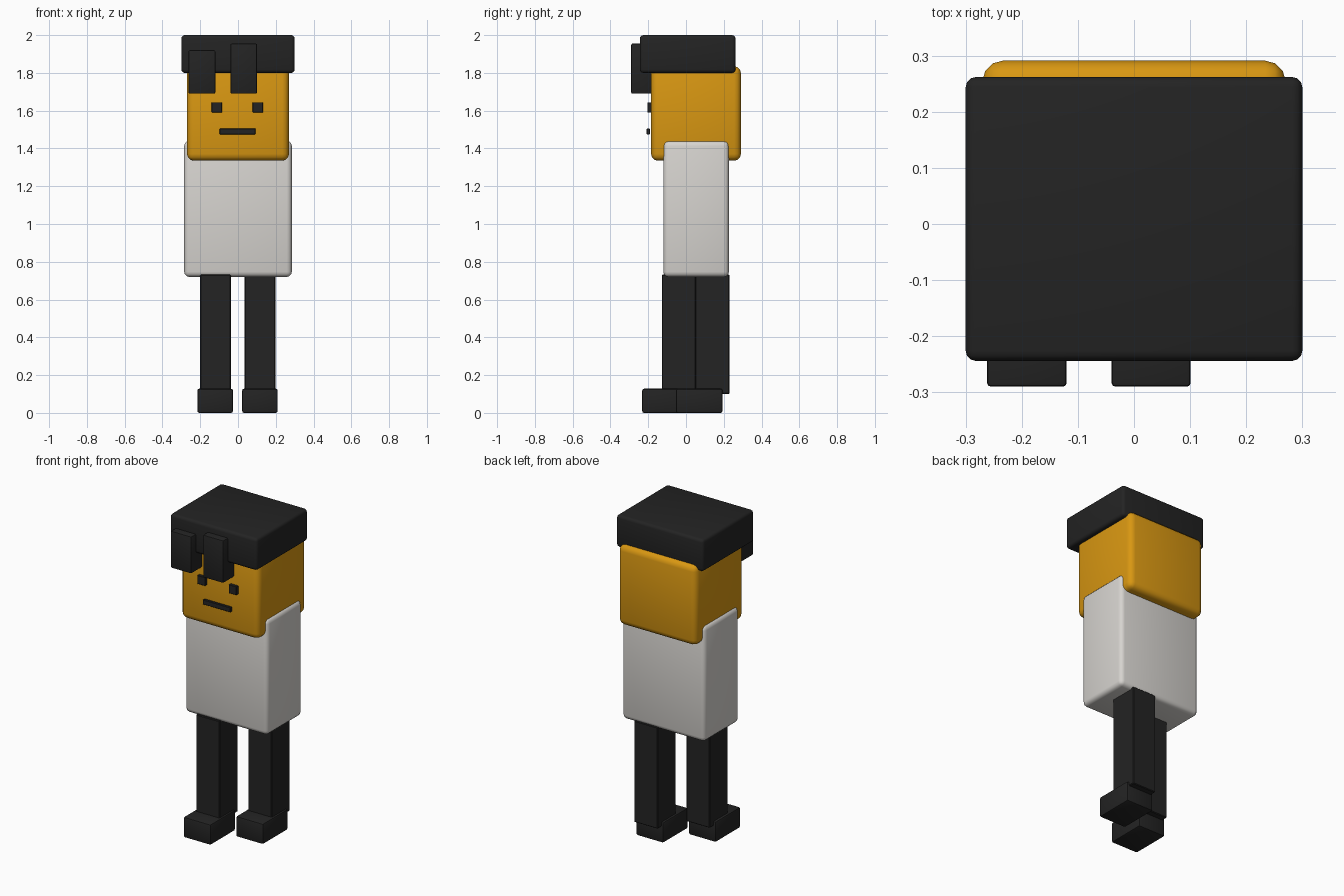
import bpy
import math

if "Cube" in bpy.data.objects:
    bpy.data.objects.remove(bpy.data.objects["Cube"])


def material(name, rgb):
    m = bpy.data.materials.new(name)
    m.diffuse_color = (*rgb, 1.0)
    m.use_nodes = True
    m.node_tree.nodes["Principled BSDF"].inputs["Base Color"].default_value = m.diffuse_color
    return m


BLACK = material("soft_black", (0.017, 0.017, 0.017))
AMBER = material("amber_skin", (0.69, 0.31, 0.006))
WHITE = material("warm_white", (0.68, 0.66, 0.63))


def box(name, x, y, z, mat, radius, segments=3):
    """Rounded box spanning the given (min, max) ranges."""
    spans = (x, y, z)
    bpy.ops.mesh.primitive_cube_add(size=1, location=[(a + b) / 2 for a, b in spans])
    ob = bpy.context.object
    ob.name = name
    ob.scale = [b - a for a, b in spans]
    bpy.ops.object.transform_apply(location=False, rotation=False, scale=True)
    ob.data.materials.append(mat)
    bevel = ob.modifiers.new("rounded_edges", 'BEVEL')
    bevel.width = radius
    bevel.segments = segments
    bpy.ops.object.modifier_apply(modifier=bevel.name)
    bpy.ops.object.shade_smooth_by_angle(angle=math.radians(35))
    return ob


# Torso, head and flat hair cap
box("torso", (-0.285, 0.285), (-0.12, 0.227), (0.72, 1.44), WHITE, 0.027)
box("head", (-0.27, 0.27), (-0.185, 0.291), (1.335, 1.835), AMBER, 0.036)
box("hair_cap", (-0.30, 0.30), (-0.244, 0.262), (1.80, 2.0), BLACK, 0.018)

# Hair tufts over the forehead
box("left_hair_tuft", (-0.262, -0.12), (-0.29, -0.17), (1.69, 1.92), BLACK, 0.007, 2)
box("right_hair_tuft", (-0.04, 0.101), (-0.29, -0.17), (1.69, 1.955), BLACK, 0.007, 2)

# Raised eyes and mouth
for name, cx in (("left_eye", -0.112), ("right_eye", 0.105)):
    box(name, (cx - 0.027, cx + 0.027), (-0.203, -0.18), (1.59, 1.644), BLACK, 0.002, 1)
box("mouth", (-0.097, 0.093), (-0.208, -0.191), (1.475, 1.505), BLACK, 0.002, 1)

# Striding legs and shoes: the left side is a step ahead of the right
for side, leg_x, shoe_x, step in (
    ("left", (-0.20, -0.038), (-0.215, -0.027), 0.0),
    ("right", (0.035, 0.198), (0.022, 0.21), 0.178),
):
    box(side + "_leg", leg_x, (-0.128 + step, 0.052 + step), (0.10, 0.732), BLACK, 0.004, 1)
    box(side + "_shoe", shoe_x, (-0.232 + step, 0.015 + step), (0.0, 0.128), BLACK, 0.01, 2)
